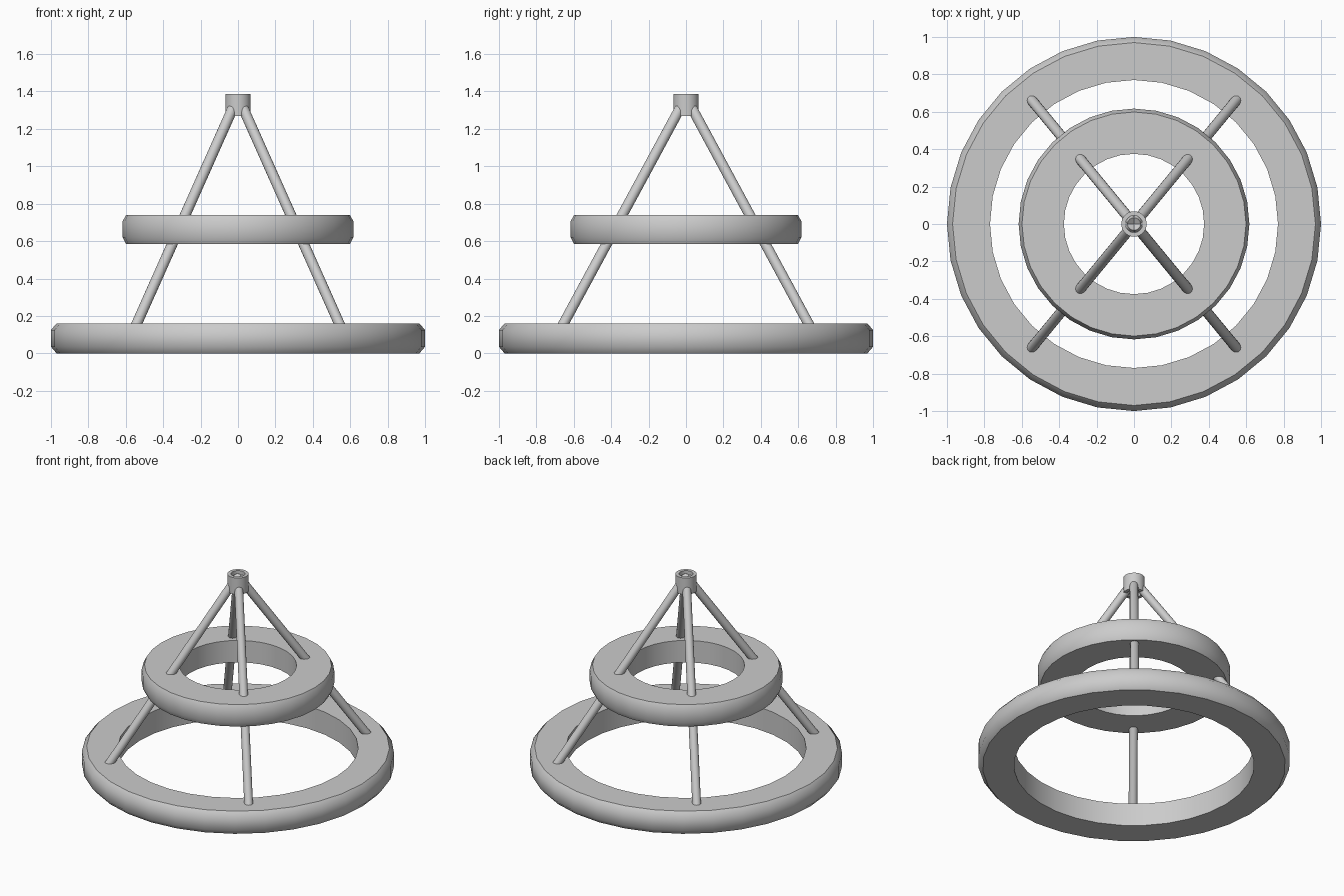
import bpy
import math
from mathutils import Vector

cube = bpy.data.objects.get("Cube")
if cube:
    bpy.data.objects.remove(cube, do_unlink=True)

GREY = (0.6, 0.6, 0.6, 1.0)
metal = bpy.data.materials.new("grey_metal")
metal.use_nodes = True
metal.diffuse_color = GREY
metal.node_tree.nodes["Principled BSDF"].inputs["Base Color"].default_value = GREY


def finish(obj, angle):
    obj.data.materials.append(metal)
    bpy.ops.object.select_all(action="DESELECT")
    obj.select_set(True)
    bpy.context.view_layer.objects.active = obj
    bpy.ops.object.shade_smooth_by_angle(angle=math.radians(angle))


def ring(name, inner, outer, bottom, top, bevel_w=0.0, bevel_h=0.0, sides=32):
    """Revolve a closed section, chamfered on its outer corners."""
    if bevel_w:
        section = [(inner, bottom), (outer - bevel_w, bottom), (outer, bottom + bevel_h),
                   (outer, top - bevel_h), (outer - bevel_w, top), (inner, top)]
    else:
        section = [(inner, bottom), (outer, bottom), (outer, top), (inner, top)]
    n = len(section)
    verts, faces = [], []
    for i in range(sides):
        a = math.tau * i / sides
        verts += [(r * math.cos(a), r * math.sin(a), z) for r, z in section]
        j = (i + 1) % sides
        for k in range(n):
            m = (k + 1) % n
            faces.append((i * n + k, j * n + k, j * n + m, i * n + m))
    mesh = bpy.data.meshes.new(name)
    mesh.from_pydata(verts, [], faces)
    obj = bpy.data.objects.new(name, mesh)
    bpy.context.collection.objects.link(obj)
    finish(obj, 45)


def rod(name, start, end, radius):
    start, end = Vector(start), Vector(end)
    axis = end - start
    bpy.ops.mesh.primitive_cylinder_add(vertices=16, radius=radius, depth=axis.length,
                                        location=(start + end) / 2)
    obj = bpy.context.object
    obj.name = name
    obj.rotation_euler = axis.to_track_quat("Z", "Y").to_euler()
    finish(obj, 45)


# Two tiers and the hollow collar at the top
ring("lower_ring", 0.77, 1.0, 0.0, 0.16, 0.03, 0.035)
ring("upper_ring", 0.375, 0.617, 0.585, 0.74, 0.018, 0.035)
ring("top_collar", 0.045, 0.068, 1.27, 1.387)

# Four slanted rods running from the lower ring through the upper ring to the collar
for side, sx in (("left", 1), ("right", -1)):
    for end, sy in (("front", -1), ("back", 1)):
        rod(f"{end}_{side}_rod", (sx * 0.572, sy * 0.692, 0.09),
            (sx * 0.008, sy * 0.008, 1.355), 0.028)
